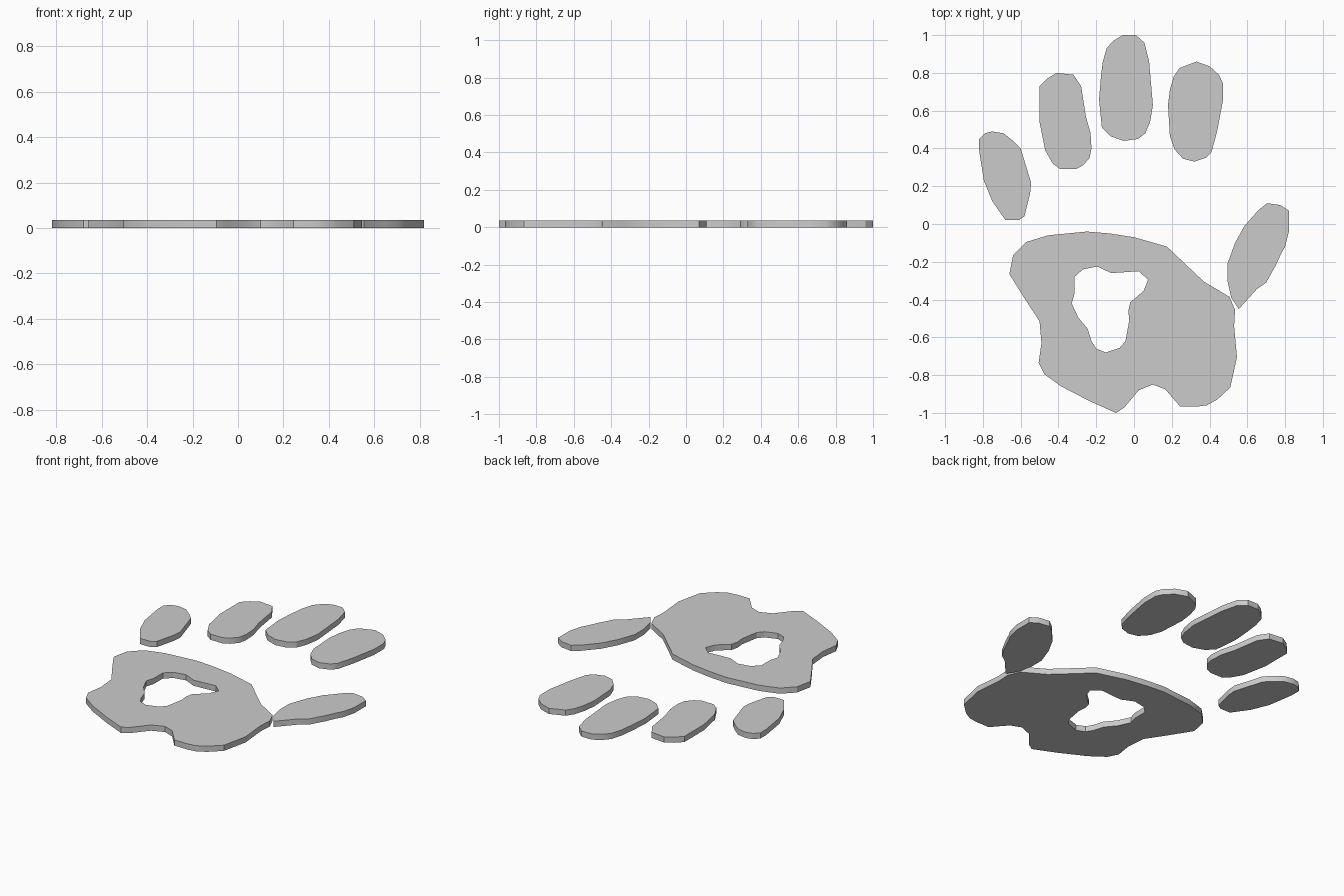
import bpy, bmesh, math

THICK = 0.035


def plate(name, *loops):
    """Flat plate from an outline, plus optional hole outlines, standing on z = 0."""
    bm = bmesh.new()
    for pts in loops:
        vs = [bm.verts.new((x, y, THICK)) for x, y in pts]
        for a, b in zip(vs, vs[1:] + vs[:1]):
            bm.edges.new((a, b))
    bmesh.ops.triangle_fill(bm, edges=bm.edges[:], use_beauty=True, normal=(0, 0, 1))
    for f in bm.faces:
        f.normal_update()
        if f.normal.z < 0:
            f.normal_flip()
    mesh = bpy.data.meshes.new(name)
    bm.to_mesh(mesh)
    bm.free()
    ob = bpy.data.objects.new(name, mesh)
    bpy.context.collection.objects.link(ob)
    mod = ob.modifiers.new("thickness", 'SOLIDIFY')
    mod.thickness = THICK
    mod.offset = -1
    bpy.ops.object.select_all(action='DESELECT')
    ob.select_set(True)
    bpy.context.view_layer.objects.active = ob
    bpy.ops.object.modifier_apply(modifier=mod.name)
    bpy.ops.object.shade_smooth_by_angle(angle=math.radians(30))


# Palm pad with its irregular hole
palm = [(-.66, -.265), (-.64, -.165), (-.57, -.095), (-.455, -.06), (-.25, -.04),
        (-.13, -.05), (0, -.07), (.175, -.12), (.28, -.22), (.37, -.305),
        (.505, -.385), (.535, -.455), (.53, -.54), (.545, -.705), (.51, -.865),
        (.44, -.93), (.385, -.96), (.33, -.967), (.245, -.967), (.165, -.875),
        (.10, -.85), (.025, -.88), (-.05, -.97), (-.095, -1.0), (-.23, -.94),
        (-.385, -.86), (-.475, -.795), (-.505, -.735), (-.49, -.63), (-.50, -.515),
        (-.585, -.385)]
hole = [(-.315, -.28), (-.27, -.24), (-.195, -.225), (-.12, -.26), (.025, -.25),
        (.075, -.295), (.05, -.355), (-.02, -.415), (-.03, -.46), (-.025, -.51),
        (-.045, -.62), (-.075, -.655), (-.15, -.68), (-.20, -.66), (-.225, -.62),
        (-.245, -.555), (-.295, -.495), (-.33, -.42), (-.315, -.37)]
plate("palm_pad", palm, hole)

# Outer (little) finger pad
plate("little_finger_pad", [
    (-.82, .39), (-.82, .45), (-.79, .48), (-.75, .49), (-.69, .48), (-.64, .44),
    (-.60, .40), (-.545, .22), (-.55, .16), (-.58, .04), (-.61, .02), (-.68, .02),
    (-.75, .12), (-.795, .23)])

# Ring finger pad
plate("ring_finger_pad", [
    (-.50, .73), (-.46, .77), (-.41, .80), (-.32, .79), (-.28, .73), (-.255, .57),
    (-.23, .48), (-.225, .40), (-.235, .35), (-.27, .31), (-.31, .29), (-.39, .29),
    (-.43, .32), (-.47, .39), (-.50, .54)])

# Middle finger pad
plate("middle_finger_pad", [
    (-.185, .66), (-.175, .78), (-.165, .86), (-.145, .93), (-.11, .97), (-.06, 1),
    (.01, 1), (.055, .96), (.08, .86), (.10, .63), (.085, .54), (.06, .48),
    (.02, .45), (-.055, .44), (-.125, .465), (-.17, .51)])

# Index finger pad
plate("index_finger_pad", [
    (.18, .63), (.19, .71), (.21, .78), (.24, .825), (.33, .86), (.40, .835),
    (.45, .79), (.47, .745), (.47, .65), (.44, .49), (.41, .38), (.38, .35),
    (.32, .33), (.26, .345), (.215, .395), (.19, .465)])

# Thumb pad
plate("thumb_pad", [
    (.495, -.21), (.535, -.10), (.585, -.01), (.66, .075), (.705, .11), (.775, .10),
    (.82, .07), (.82, -.04), (.80, -.12), (.78, -.155), (.75, -.22), (.70, -.31),
    (.65, -.345), (.555, -.45), (.515, -.39), (.495, -.30)])
